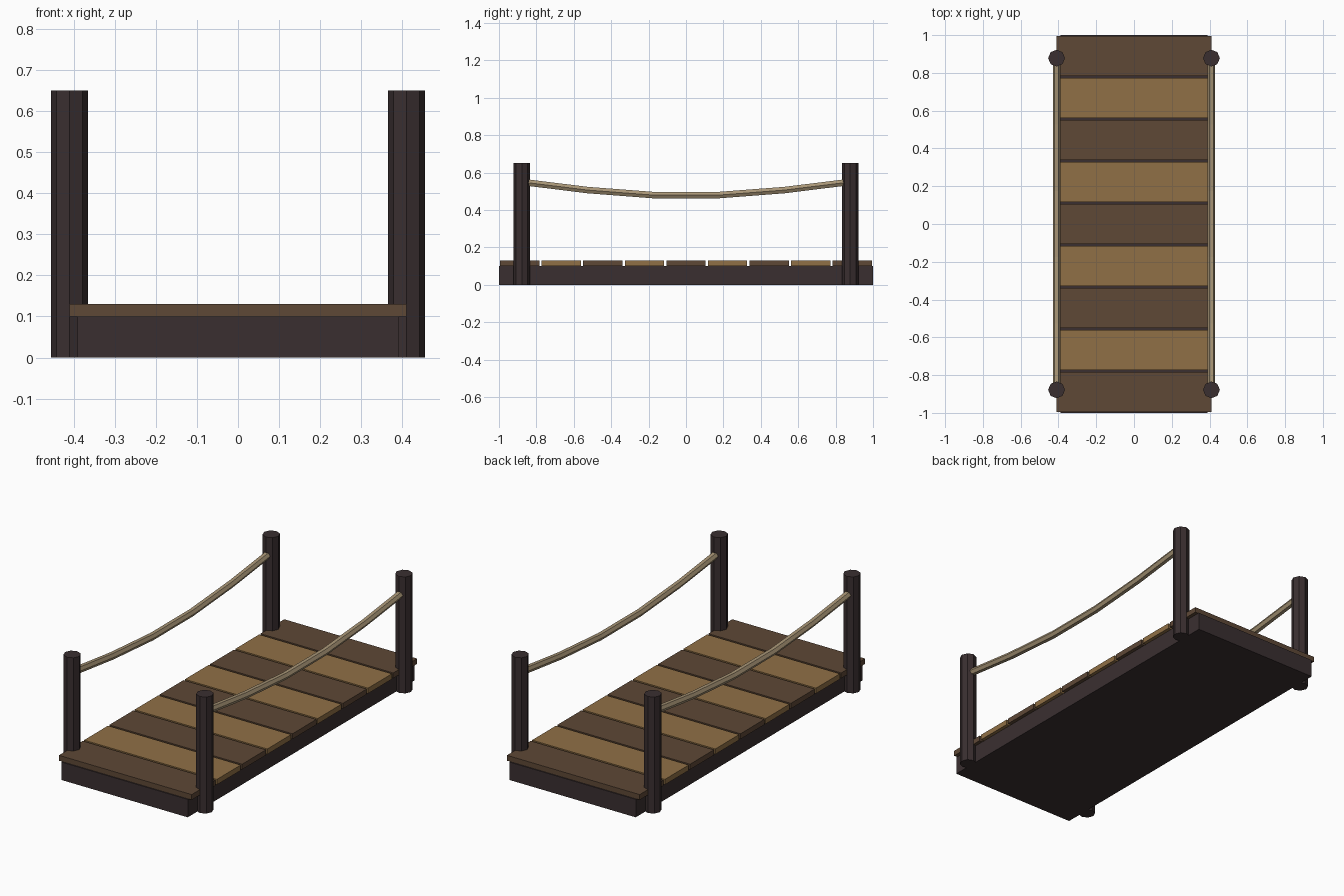
import bpy, bmesh, math

cube = bpy.data.objects.get("Cube")
if cube:
    bpy.data.objects.remove(cube, do_unlink=True)


def material(name, rgb):
    linear = [((c / 255 + 0.055) / 1.055) ** 2.4 for c in rgb] + [1.0]
    mat = bpy.data.materials.new(name)
    mat.use_nodes = True
    mat.diffuse_color = linear
    mat.node_tree.nodes["Principled BSDF"].inputs["Base Color"].default_value = linear
    return mat


dark_wood = material("dark wood", (58, 47, 48))
brown_wood = material("brown wood", (94, 72, 54))
tan_wood = material("tan wood", (144, 112, 70))
rope_fibre = material("rope fibre", (168, 149, 118))


def finish(name, bm, mat):
    bmesh.ops.recalc_face_normals(bm, faces=bm.faces)
    mesh = bpy.data.meshes.new(name)
    bm.to_mesh(mesh)
    bm.free()
    mesh.materials.append(mat)
    obj = bpy.data.objects.new(name, mesh)
    bpy.context.collection.objects.link(obj)
    return obj


def box(name, centre, size, mat):
    bm = bmesh.new()
    bmesh.ops.create_cube(bm, size=1)
    bmesh.ops.scale(bm, vec=size, verts=bm.verts)
    bmesh.ops.translate(bm, vec=centre, verts=bm.verts)
    return finish(name, bm, mat)


def post(name, x, y, mat):
    bm = bmesh.new()
    bmesh.ops.create_cone(bm, cap_ends=True, segments=8, radius1=0.0445,
                          radius2=0.0445, depth=POST_HEIGHT)
    bmesh.ops.translate(bm, vec=(x, y, POST_HEIGHT / 2), verts=bm.verts)
    return finish(name, bm, mat)


def rope(name, x, mat, sides=6, segments=5, radius=0.02):
    bm = bmesh.new()
    rings = []
    for i in range(segments + 1):
        t = i / segments
        y = POST_Y * (2 * t - 1)
        z = 0.55 - 0.074 * math.sin(math.pi * t)
        angles = [math.tau * k / sides for k in range(sides)]
        rings.append([bm.verts.new((x + radius * math.cos(a), y, z + radius * math.sin(a)))
                      for a in angles])
    for a, b in zip(rings, rings[1:]):
        for k in range(sides):
            n = (k + 1) % sides
            bm.faces.new((a[k], a[n], b[n], b[k]))
    bm.faces.new(rings[0])
    bm.faces.new(rings[-1])
    return finish(name, bm, mat)


POST_HEIGHT = 0.65
POST_X, POST_Y = 0.41, 0.878
PLANKS = 9

# Solid base under the deck
box("base", (0, 0, 0.05), (0.78, 2.0, 0.1), dark_wood)

# Deck planks in alternating wood
pitch = 2.0 / PLANKS
for i in range(PLANKS):
    y = -1 + pitch * (i + 0.5)
    box(f"plank_{i + 1}", (0, y, 0.115), (0.82, pitch - 0.012, 0.03),
        tan_wood if i % 2 else brown_wood)

# Corner posts and sagging ropes on both sides
for side, sx in (("left", 1), ("right", -1)):
    for end, sy in (("front", -1), ("back", 1)):
        post(f"{end}_{side}_post", sx * POST_X, sy * POST_Y, dark_wood)
    rope(f"{side}_rope", sx * POST_X, rope_fibre)
